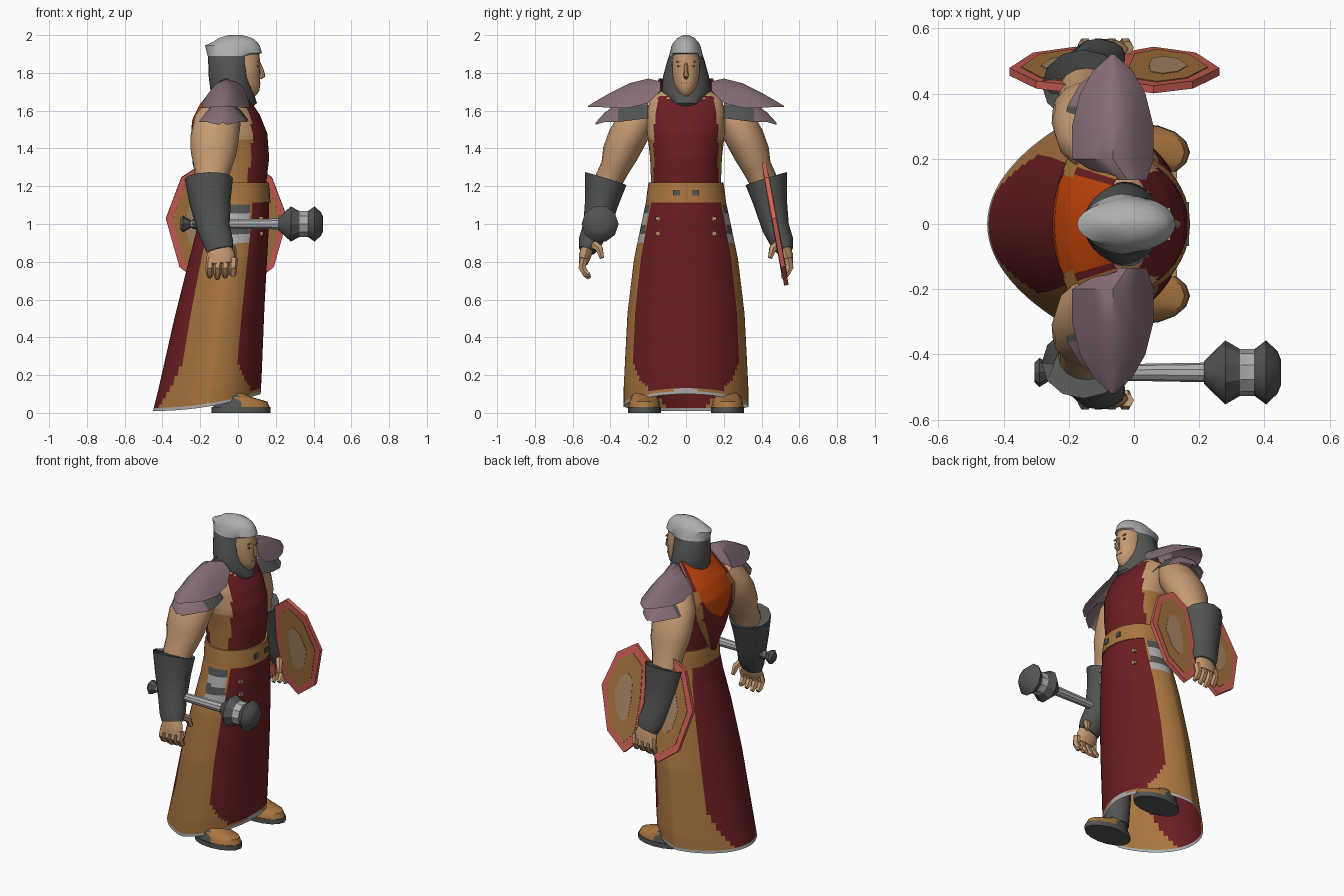
import bpy, bmesh, math
from mathutils import Vector as V

if "Cube" in bpy.data.objects:
    bpy.data.objects.remove(bpy.data.objects["Cube"])

def mat(name, r, g, b):
    m = bpy.data.materials.new(name)
    m.diffuse_color = (r, g, b, 1)
    m.use_nodes = True
    m.node_tree.nodes["Principled BSDF"].inputs["Base Color"].default_value = m.diffuse_color
    return m

RED = mat("dark red cloth", .15, .013, .016)
GOLD = mat("gold cloth", .40, .18, .05)
SKIN = mat("skin", .56, .32, .165)
DARK = mat("dark leather", .085, .09, .085)
STEEL = mat("light steel", .42, .42, .42)
MAUVE = mat("mauve plate", .24, .155, .18)
ORANGE = mat("orange cloth", .56, .06, .003)
CORAL = mat("coral rim", .64, .12, .095)
PATCH = mat("pale tan patch", .42, .25, .14)

def loft(name, rings, mats, rule=None, closed=True, caps=True, angle=40):
    """Skin a list of equal-length point rings; rule(centre) picks the material slot."""
    bm = bmesh.new()
    vs = [[bm.verts.new(p) for p in r] for r in rings]
    n = len(rings[0])
    for a, b in zip(vs, vs[1:]):
        for i in range(n if closed else n - 1):
            j = (i + 1) % n
            bm.faces.new((a[i], a[j], b[j], b[i]))
    if closed and caps:
        bm.faces.new(vs[0][::-1])
        bm.faces.new(vs[-1])
    bmesh.ops.recalc_face_normals(bm, faces=bm.faces)
    if rule:
        for f in bm.faces:
            f.material_index = rule(f.calc_center_median())
    me = bpy.data.meshes.new(name)
    bm.to_mesh(me)
    bm.free()
    ob = bpy.data.objects.new(name, me)
    bpy.context.collection.objects.link(ob)
    for m in mats:
        me.materials.append(m)
    bpy.ops.object.select_all(action='DESELECT')
    ob.select_set(True)
    bpy.context.view_layer.objects.active = ob
    bpy.ops.object.shade_smooth_by_angle(angle=math.radians(angle))
    return ob

def oval(z, xf, xb, w, n=24, back=1.0, cy=0):
    """Horizontal oval from x=xb to x=xf; back > 1 makes the rear pointed."""
    cx, h, pts = (xf + xb) / 2, (xf - xb) / 2, []
    for i in range(n):
        a = 2 * math.pi * i / n
        c = math.cos(a)
        c = c if c > 0 else -abs(c) ** back
        pts.append(V((cx + h * c, cy + w * math.sin(a), z)))
    return pts

def tube(name, path, mats, n=12, rule=None, angle=40):
    """Elliptic tube along [(point, ra, rb), ...]."""
    P, rings = [V(p[0]) for p in path], []
    for i, (p, ra, rb) in enumerate(path):
        d = (P[min(i + 1, len(P) - 1)] - P[max(i - 1, 0)]).normalized()
        a = V((0, 1, 0)) if abs(d.x) > .9 else V((1, 0, 0))
        a = (a - d * a.dot(d)).normalized()
        b = d.cross(a)
        rings.append([P[i] + a * ra * math.cos(2 * math.pi * k / n) + b * rb * math.sin(2 * math.pi * k / n)
                      for k in range(n)])
    return loft(name, rings, mats, rule, angle=angle)

def box(name, c, s, m):
    rect = [(-1, -1), (1, -1), (1, 1), (-1, 1)]
    return loft(name, [[V((c[0] + k * s[0] / 2, c[1] + u * s[1] / 2, c[2] + v * s[2] / 2)) for u, v in rect]
                       for k in (-1, 1)], [m])

def interp(table, z):
    for a, b in zip(table, table[1:]):
        if z <= b[0]:
            t = (z - a[0]) / (b[0] - a[0])
            return [p + (q - p) * t for p, q in zip(a, b)][1:]
    return table[-1][1:]

# robe skirt with slanted hem
SK = [(0, .12, -.45, .33), (.1, .125, -.425, .33), (.5, .14, -.335, .31), (.8, .155, -.26, .275),
      (1.0, .165, -.21, .235), (1.15, .165, -.185, .205)]
def hem(x):
    return .01 + .09 * max(0, (x + .45) / .57) ** 2
rings = []
for i in range(70):
    z = 1.15 * i / 69
    r = oval(z, *interp(SK, z), n=96, back=1.8 - .6 * z)
    for p in r:
        p.z = z + hem(p.x) * (1 - z / 1.15)
    rings.append(r)

def skirt_rule(c):
    xf, xb, w = interp(SK, c.z)
    u, y = (c.x - (xf + xb) / 2) / ((xf - xb) / 2), abs(c.y)
    h = (c.z - hem(c.x)) / (1 - hem(c.x) / 1.15)
    if h < .025:
        return 2
    if u > 0 and y < .88 * w - 3 * max(0, .3 - c.z) ** 2 and h > .035:
        return 0
    if u < 0 and y < .66 * w - 1.3 * max(0, .33 - c.z) ** 2:
        return 0
    if .9 < c.z < 1.1 and -.06 < c.x < .06:
        return 3 if int((c.z - .9) / .05) % 2 else 2
    return 1
loft("robe_skirt", rings, [RED, GOLD, STEEL, DARK], skirt_rule, caps=False)

# torso with tabard
TO = [(1.1, .16, -.175, .195), (1.22, .15, -.175, .185), (1.35, .165, -.19, .19), (1.48, .155, -.19, .205),
      (1.58, .115, -.18, .21), (1.66, .06, -.135, .19), (1.72, .03, -.1, .11), (1.76, .02, -.08, .07)]
def torso_rule(c):
    y = abs(c.y)
    if c.z > 1.67 + (.3 * (y - .1) if c.x > 0 else 0):
        return 2
    if y < .17 - max(0, c.z - 1.5) * .15:
        return 0
    return 1 if c.z < 1.45 else 2
loft("torso", [oval(z, *interp(TO, z), n=64) for z in [1.1 + .0165 * i for i in range(41)]],
     [RED, GOLD, SKIN], torso_rule)

# belt, buckle squares and studs
loft("belt", [oval(z, xf, xb, w, 32) for z, xf, xb, w in
              [(1.115, .172, -.19, .212), (1.17, .168, -.188, .206), (1.22, .162, -.185, .198)]], [GOLD])
for s in (-1, 1):
    box("buckle_square", (.164, s * .05, 1.165), (.008, .035, .03), DARK)
    for z in (.95, 1.03):
        box("skirt_stud", (.122, s * .15, z), (.02, .022, .022), PATCH)

# back cape, tapering to a point at the belt
CA = [(1.2, -.21, .015), (1.32, -.24, .11), (1.45, -.25, .19), (1.55, -.243, .205), (1.63, -.205, .185), (1.77, -.09, .145)]
rings = []
for i in range(39):
    z = 1.2 + .015 * i
    x, w = interp(CA, z)
    rings.append([V((x + .04 * (k / 16) ** 2, w * k / 16, z)) for k in range(-16, 17)])
def cape_rule(c):
    u = abs(c.y) / interp(CA, c.z)[1]
    if u > (.78 if c.z < 1.62 else .93):
        return 1
    return 2 if c.z > 1.43 + .25 * u ** 2 and u < .8 else 0
loft("back_cape", rings, [RED, GOLD, ORANGE], cape_rule, closed=False)

# head and face
loft("head", [oval(*r, 24) for r in [(1.64, .05, -.05, .05), (1.685, .098, -.05, .035), (1.70, .112, -.05, .048),
     (1.74, .118, -.05, .064), (1.79, .115, -.05, .072), (1.85, .118, -.05, .074), (1.92, .11, -.05, .064)]], [SKIN])
tube("nose", [((.108, 0, 1.86), .008, .008), ((.126, 0, 1.81), .012, .011), ((.13, 0, 1.785), .016, .014),
              ((.115, 0, 1.775), .012, .01)], [SKIN], 8)
for s in (-1, 1):
    box("eye", (.105, s * .033, 1.835), (.009, .022, .01), DARK)
    box("brow", (.107, s * .033, 1.86), (.009, .034, .008), PATCH)
box("mouth", (.115, 0, 1.745), (.008, .045, .007), PATCH)

# hood with steel cap, pointed at the back
HO = [(1.60, .06, -.12, .06), (1.64, .1, -.13, .09), (1.70, .082, -.145, .13), (1.78, .065, -.155, .122),
      (1.86, .07, -.158, .1), (1.89, .08, -.16, .09), (1.905, .127, -.165, .086), (1.945, .115, -.175, .076),
      (1.965, .1, -.13, .064), (1.985, .075, -.1, .045), (2.0, .02, -.05, .015)]
loft("hood", [oval(*r, 28, 1.3) for r in HO], [DARK, STEEL], lambda c: int(c.z > 1.89))

def arch(name, table, mats, rule=None):
    """Ridged shell along y from (y, centre x, half width, crown z, drop)."""
    loft(name, [[V((cx + hw * t / 4, y, zt - dr * abs(t / 4) ** 1.7)) for t in range(-4, 5)]
                for y, cx, hw, zt, dr in table], mats, rule, closed=False)

for s in (-1, 1):
    side = "left" if s > 0 else "right"
    # shoulder plates in two layers
    arch(side + "_shoulder_plate", [(s * .135, -.02, .06, 1.755, .05), (s * .2, -.065, .125, 1.77, .13),
         (s * .3, -.065, .125, 1.745, .13), (s * .4, -.065, .1, 1.695, .08), (s * .47, -.065, .06, 1.655, .035),
         (s * .52, -.065, .005, 1.625, .005)], [MAUVE])
    arch(side + "_lower_shoulder_plate", [(s * .2, -.075, .11, 1.66, .10), (s * .28, -.08, .135, 1.67, .12),
         (s * .36, -.08, .125, 1.64, .1), (s * .43, -.08, .085, 1.59, .05), (s * .48, -.08, .02, 1.535, .01)],
         [MAUVE, DARK], lambda c: int(abs(c.y) < .36 and c.z < 1.62))
    # arm, bracer and hand
    tube(side + "_upper_arm", [((-.1, s * .2, 1.62), .08, .07), ((-.11, s * .26, 1.545), .125, .10),
         ((-.125, s * .315, 1.45), .128, .102), ((-.13, s * .35, 1.37), .12, .095), ((-.135, s * .375, 1.30), .1, .078),
         ((-.145, s * .405, 1.24), .088, .075), ((-.145, s * .43, 1.15), .08, .07)], [SKIN], 16)
    tube(side + "_bracer", [((-.15, s * .42, 1.2), .09, .08), ((-.155, s * .425, 1.24), .128, .115),
         ((-.148, s * .445, 1.12), .11, .09), ((-.13, s * .475, .98), .088, .072),
         ((-.105, s * .51, .9), .08, .062), ((-.095, s * .525, .86), .07, .045)], [DARK], 12)
    tube(side + "_palm", [((-.1, s * .52, .88), .062, .036), ((-.092, s * .535, .83), .075, .034),
                          ((-.088, s * .545, .79), .07, .024)], [SKIN], 10)
    for k in range(4):
        x = -.15 + .041 * k
        tube(side + "_finger", [((x + .005, s * .54, .82), .022, .022), ((x, s * .55, .77), .022, .022),
                                ((x, s * .53, .735), .02, .02),
                                ((x, s * .51, .712 + .01 * abs(k - 1)), .013, .013)], [SKIN], 6)
    tube(side + "_thumb", [((-.06, s * .50, .9), .026, .026), ((-.03, s * .46, .87), .022, .022),
                           ((-.02, s * .445, .82), .013, .013)], [SKIN], 6)
    # boot and leg
    loft(side + "_sole", [oval(z, .172, -.14, .088, 16, 1, s * .22) for z in (0, .03)], [DARK])
    loft(side + "_boot", [oval(*r, 16, 1, s * .22) for r in [(.03, .168, -.13, .085), (.06, .155, -.125, .08),
         (.085, .07, -.12, .07), (.11, .02, -.11, .06)]], [GOLD, DARK], lambda c: int(c.x < -.01))
    loft(side + "_leg", [oval(z, .03, -.12, .07, 12, 1, s * (.22 - .1 * z)) for z in (.08, .6)], [DARK])

# war hammer through the right hand
Y = -.455
def turned(name, prof, mats, n=10, rule=None):
    tube(name, [((x, Y, 1.0), r, r) for x, r in prof], mats, n, rule, 30)
turned("hammer_shaft", [(-.25, .022), (.0, .026), (.22, .03)], [STEEL])
turned("hammer_pommel", [(-.305, .03), (-.29, .045), (-.25, .02), (-.22, .03)], [DARK], 8)
turned("hammer_head", [(.215, .035), (.24, .06), (.28, .098), (.325, .072), (.37, .072), (.405, .098), (.44, .065), (.45, .04)],
       [DARK, STEEL], 10, lambda c: int(.326 < c.x < .369))

# two-lobed shield, leaning in at the top
C, UP = V((-.06, .472, 1.0)), V((0, -.18, .98)).normalized()
OUT = V((1, 0, 0)).cross(UP) * -1
LOBE = [(.02, .25), (.12, .33), (.24, .25), (.322, .03), (.25, -.23), (.12, -.33), (.03, -.24), (.01, 0)]
for s, end in ((1, "front"), (-1, "rear")):
    for name, k, ky, t, m in (("rim", 1, 1, .012, CORAL), ("face", .77, .83, .015, GOLD), ("patch", .38, .45, .017, PATCH)):
        loft(f"shield_{end}_{name}",
             [[C + V((s * (.165 + (u - .165) * k), 0, 0)) + UP * v * ky + OUT * d for u, v in LOBE]
              for d in (-t, t)], [m], angle=20)
